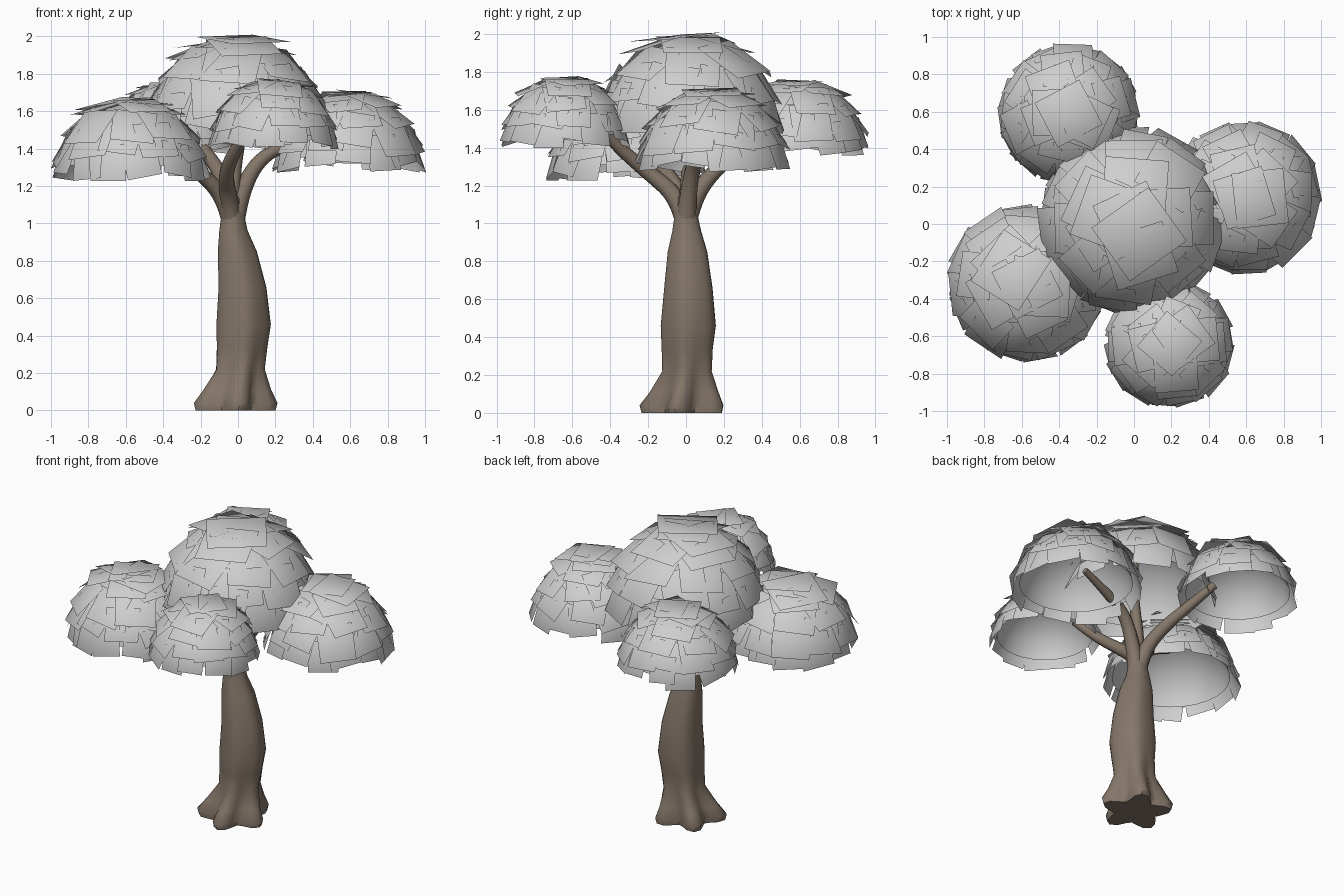
import bpy, bmesh, random
from math import sin, cos, pi, radians
from mathutils import Vector, Matrix

random.seed(4)
cube = bpy.data.objects.get("Cube")
if cube:
    bpy.data.objects.remove(cube)


def material(name, rgb):
    mat = bpy.data.materials.new(name)
    mat.use_nodes = True
    mat.diffuse_color = (*rgb, 1)
    mat.node_tree.nodes["Principled BSDF"].inputs["Base Color"].default_value = (*rgb, 1)
    return mat


bark = material("bark brown", (0.23, 0.18, 0.14))
leaf = material("foliage grey", (0.62, 0.62, 0.62))


def add_object(name, mesh, mat):
    mesh.materials.clear()
    mesh.materials.append(mat)
    obj = bpy.data.objects.new(name, mesh)
    bpy.context.collection.objects.link(obj)
    for poly in mesh.polygons:
        poly.use_smooth = True
    return obj


# Trunk: lofted rings of (height, centre x, centre y, radius, root lobe depth)
TRUNK = [(0.0, -0.02, -0.01, 0.18, 0.26), (0.04, -0.02, -0.01, 0.188, 0.26),
         (0.11, -0.01, 0.0, 0.16, 0.2), (0.22, 0.01, 0.01, 0.126, 0.08),
         (0.34, 0.02, 0.01, 0.134, 0.04), (0.46, 0.028, 0.015, 0.145, 0.03),
         (0.66, 0.022, 0.015, 0.127, 0.03), (0.85, -0.005, 0.01, 0.104, 0.03),
         (0.96, -0.025, 0.005, 0.076, 0.02), (1.05, -0.028, 0.0, 0.06, 0),
         (1.14, -0.03, 0.0, 0.05, 0)]
SIDES = 30


def build_trunk():
    bm = bmesh.new()
    rings = []
    for z, cx, cy, radius, lobe in TRUNK:
        ring = []
        for i in range(SIDES):
            a = 2 * pi * i / SIDES
            r = radius * (1 + lobe * cos(5 * a + 0.9))
            ring.append(bm.verts.new((cx + r * cos(a), cy + r * sin(a), z)))
        rings.append(ring)
    for low, high in zip(rings, rings[1:]):
        for i in range(SIDES):
            j = (i + 1) % SIDES
            bm.faces.new((low[i], low[j], high[j], high[i]))
    bm.faces.new(rings[0][::-1])
    bm.faces.new(rings[-1])
    mesh = bpy.data.meshes.new("trunk")
    bm.to_mesh(mesh)
    bm.free()
    obj = add_object("trunk", mesh, bark)
    bpy.context.view_layer.objects.active = obj
    obj.select_set(True)
    bpy.ops.object.shade_smooth_by_angle(angle=radians(60))
    obj.select_set(False)


# Branches: tapered tubes bending out of the trunk top
def build_branch(name, points, start, end):
    curve = bpy.data.curves.new(name, "CURVE")
    curve.dimensions = "3D"
    curve.bevel_depth = 1
    curve.bevel_resolution = 3
    curve.use_fill_caps = True
    curve.resolution_u = 5
    spline = curve.splines.new("NURBS")
    spline.points.add(len(points) - 1)
    spline.use_endpoint_u = True
    spline.order_u = 3
    for i, p in enumerate(points):
        spline.points[i].co = (*p, 1)
        spline.points[i].radius = start + (end - start) * i / (len(points) - 1)
    helper = bpy.data.objects.new(name + "_path", curve)
    bpy.context.collection.objects.link(helper)
    bpy.context.view_layer.update()
    graph = bpy.context.evaluated_depsgraph_get()
    mesh = bpy.data.meshes.new_from_object(helper.evaluated_get(graph))
    bpy.data.objects.remove(helper)
    add_object(name, mesh, bark)


# Foliage: open dome covered by rows of flat overlapping cards
# Rows: polar angle, card count, half width, half height (relative to radius)
ROWS = [(0, 1, 0.37, 0.37), (13, 2, 0.38, 0.36), (27, 5, 0.34, 0.3),
        (45, 8, 0.31, 0.29), (62, 11, 0.28, 0.27), (76, 14, 0.25, 0.24)]


def build_canopy(name, centre, radius, height):
    bm = bmesh.new()
    bmesh.ops.create_uvsphere(bm, u_segments=28, v_segments=18, radius=0.94)
    bmesh.ops.delete(bm, geom=[v for v in bm.verts if v.co.z < 0.15], context="VERTS")
    for polar, count, half_w, half_h in ROWS:
        offset = random.uniform(0, 2 * pi)
        for k in range(count):
            theta = radians(polar + (random.uniform(-4, 4) if polar else 0))
            phi = offset + 2 * pi * (k + random.uniform(-0.2, 0.2)) / count
            normal = Vector((sin(theta) * cos(phi), sin(theta) * sin(phi), cos(theta)))
            side = Vector((-sin(phi), cos(phi), 0))
            down = side.cross(normal)
            flare = radians(random.uniform(3, 10)) if polar else 0
            tilt = Matrix.Rotation(-flare, 3, side)
            roll = Matrix.Rotation(radians(random.uniform(-11, 11)), 3, normal)
            down, across = roll @ (tilt @ down), roll @ side
            middle = normal * random.uniform(0.97, 1.0)
            size = random.uniform(0.9, 1.08)
            corners = [middle + size * (half_h * u * down + half_w * v * across)
                       for u, v in ((-1, -1), (1, -1), (1, 1), (-1, 1))]
            bm.faces.new([bm.verts.new(c) for c in corners])
    for v in bm.verts:
        v.co = Vector((v.co.x * radius, v.co.y * radius, max(v.co.z, -0.03) * height))
    mesh = bpy.data.meshes.new(name)
    bm.to_mesh(mesh)
    bm.free()
    obj = add_object(name, mesh, leaf)
    # Rounded normals make the cards read as one soft dome
    mesh.normals_split_custom_set_from_vertices(
        [Vector((v.co.x, v.co.y, v.co.z + 0.01)).normalized() for v in mesh.vertices])
    obj.location = centre


build_trunk()

build_branch("branch_left", [(-0.02, 0, 1.0), (0.01, 0.01, 1.16), (0.12, 0.05, 1.36),
                             (0.3, 0.08, 1.43), (0.5, 0.12, 1.49)], 0.055, 0.02)
build_branch("branch_right", [(-0.03, 0, 1.0), (-0.07, -0.02, 1.14), (-0.2, -0.1, 1.27),
                              (-0.38, -0.22, 1.4), (-0.52, -0.29, 1.47)], 0.055, 0.02)
build_branch("branch_front", [(-0.03, 0, 1.0), (-0.05, -0.04, 1.14), (-0.07, -0.2, 1.27),
                              (0.0, -0.38, 1.42), (0.08, -0.48, 1.54)], 0.055, 0.025)
build_branch("branch_back", [(-0.03, 0, 1.0), (-0.04, 0.04, 1.14), (-0.1, 0.15, 1.28),
                             (-0.2, 0.32, 1.42), (-0.28, 0.45, 1.53)], 0.055, 0.025)
build_branch("branch_centre", [(-0.03, 0, 1.05), (-0.03, 0.01, 1.25), (0.02, 0.02, 1.5),
                               (0.02, 0.03, 1.75)], 0.045, 0.025)

build_canopy("canopy_centre", (-0.01, 0.02, 1.49), 0.47, 0.505)
build_canopy("canopy_left", (0.59, 0.14, 1.285), 0.385, 0.42)
build_canopy("canopy_right", (-0.57, -0.32, 1.24), 0.4, 0.425)
build_canopy("canopy_front", (0.19, -0.64, 1.41), 0.325, 0.36)
build_canopy("canopy_back", (-0.35, 0.59, 1.37), 0.355, 0.385)
